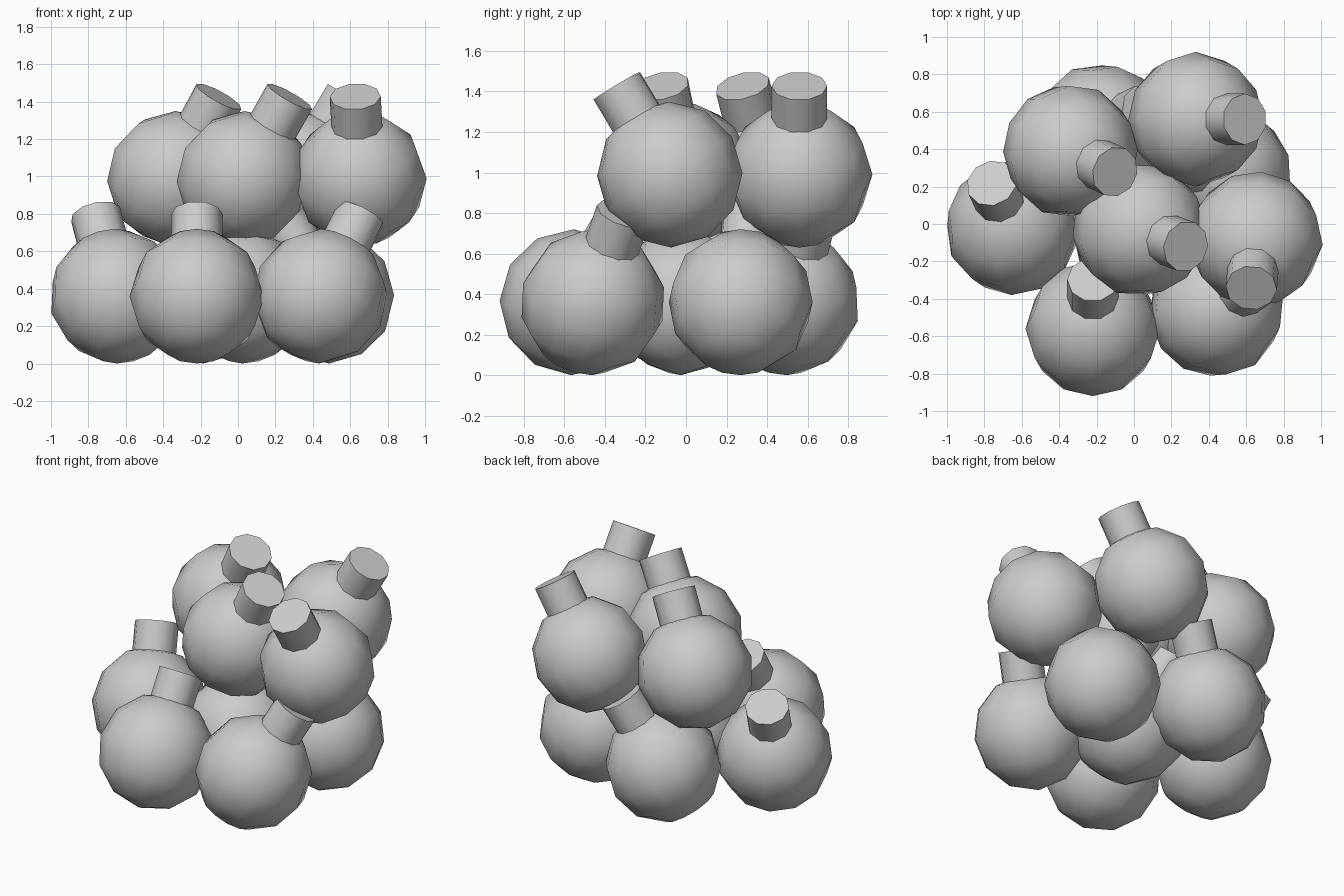
import bpy, math
from mathutils import Matrix

if "Cube" in bpy.data.objects:
    bpy.data.objects.remove(bpy.data.objects["Cube"])

R = 0.36                  # ball radius
STEM_R, STEM_TOP = 0.137, 0.51
TILT = math.radians(31)   # lean of every piece


def part(name, add, matrix, **kw):
    add(**kw)
    ob = bpy.context.object
    ob.name = name
    ob.matrix_world = matrix
    bpy.ops.object.shade_smooth_by_angle(angle=math.radians(45))
    return ob


def fruit(name, x, y, z, azimuth):
    """Faceted ball with a short stem, leaning towards the azimuth."""
    m = (Matrix.Translation((x, y, z))
         @ Matrix.Rotation(math.radians(azimuth), 4, 'Z')
         @ Matrix.Rotation(TILT, 4, 'Y'))
    part(name + "_ball", bpy.ops.mesh.primitive_uv_sphere_add, m,
         segments=12, ring_count=6, radius=R)
    low = 0.2
    part(name + "_stem", bpy.ops.mesh.primitive_cylinder_add,
         m @ Matrix.Translation((0, 0, (low + STEM_TOP) / 2)),
         vertices=10, radius=STEM_R, depth=STEM_TOP - low)


# lower layer: x, y, stem direction
lower = [(-0.65, -0.02, 115), (-0.22, -0.56, 90), (0.44, -0.46, 35),
         (0.48, 0.27, 170), (-0.18, 0.50, 25), (0.02, -0.02, 120)]
# upper layer
upper = [(-0.34, 0.39, -25), (0.03, -0.03, -20), (0.33, 0.56, 0),
         (0.65, -0.08, -95)]

for i, (x, y, a) in enumerate(lower):
    fruit(f"lower_{i + 1}", x, y, R, a)
for i, (x, y, a) in enumerate(upper):
    fruit(f"upper_{i + 1}", x, y, 0.99, a)
